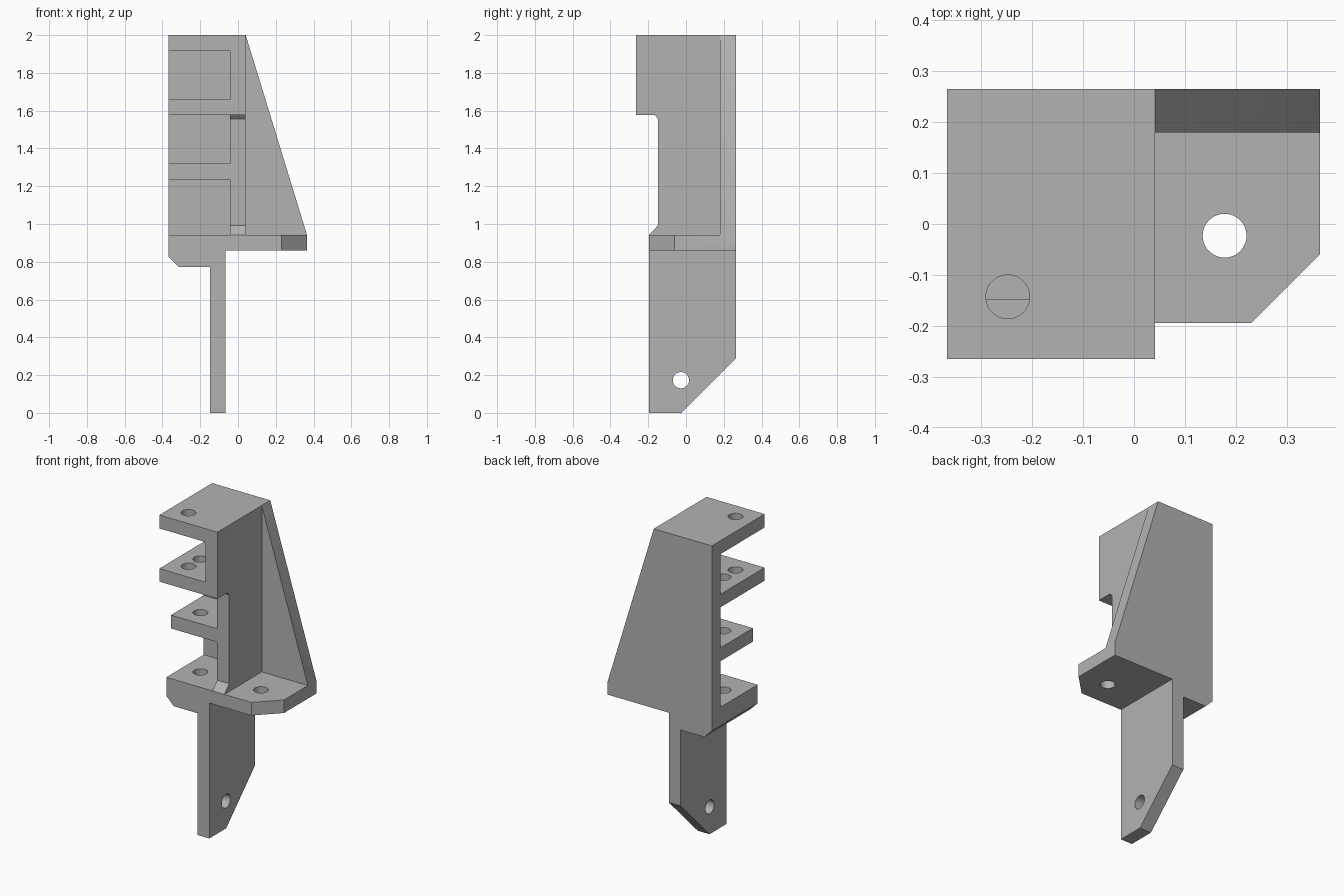
import bpy, bmesh
from math import radians
from mathutils import Vector

cube = bpy.data.objects.get("Cube")
if cube:
    bpy.data.objects.remove(cube, do_unlink=True)

grey = bpy.data.materials.new("plain grey")
grey.use_nodes = True
colour = (0.45, 0.45, 0.45, 1)
grey.diffuse_color = colour
grey.node_tree.nodes["Principled BSDF"].inputs["Base Color"].default_value = colour


def prism(name, profile, axis, low, high):
    """Extrude a 2D profile along an axis; the profile uses the other two axes in order."""
    def place(p, d):
        v = list(p)
        v.insert("xyz".index(axis), d)
        return Vector(v)
    bm = bmesh.new()
    face = bm.faces.new([bm.verts.new(place(p, low)) for p in profile])
    ext = bmesh.ops.extrude_face_region(bm, geom=[face])
    verts = [v for v in ext["geom"] if isinstance(v, bmesh.types.BMVert)]
    bmesh.ops.translate(bm, verts=verts, vec=place((0, 0), high - low))
    bmesh.ops.recalc_face_normals(bm, faces=bm.faces)
    mesh = bpy.data.meshes.new(name)
    bm.to_mesh(mesh)
    bm.free()
    mesh.materials.append(grey)
    obj = bpy.data.objects.new(name, mesh)
    bpy.context.collection.objects.link(obj)
    return obj


def rect(a0, a1, b0, b1):
    return [(a0, b0), (a1, b0), (a1, b1), (a0, b1)]


def drill(centre, axis, low, high, radius=0.043):
    """Round cutter along x or z."""
    bpy.ops.mesh.primitive_cylinder_add(vertices=48, radius=radius, depth=high - low)
    obj = bpy.context.object
    mid = (low + high) / 2
    if axis == "x":
        obj.rotation_euler.y = radians(90)
        obj.location = (mid, *centre)
    else:
        obj.location = (*centre, mid)
    obj.name = "hole_cutter"
    obj.hide_render = True
    obj.data.materials.append(grey)
    return obj


def combine(target, tool, operation):
    mod = target.modifiers.new("combine", "BOOLEAN")
    mod.operation, mod.solver, mod.object = operation, "EXACT", tool
    bpy.context.view_layer.objects.active = target
    bpy.ops.object.modifier_apply(modifier=mod.name)
    bpy.data.objects.remove(tool, do_unlink=True)


LEFT, RIGHT = -0.367, 0.365
BACK, WALL, FRONT, BASE_FRONT = 0.265, 0.18, -0.265, -0.195
BASE_LOW, BASE_TOP = 0.86, 0.943

# Tapered back wall
bracket = prism("bracket", [(LEFT, BASE_LOW), (RIGHT, BASE_LOW), (RIGHT, BASE_TOP),
                            (0.041, 2), (LEFT, 2)], "y", WALL, BACK)

parts = [
    # Base plate with a cut corner
    prism("base_plate", [(LEFT, BASE_FRONT), (0.23, BASE_FRONT), (RIGHT, -0.06),
                         (RIGHT, BACK), (LEFT, BACK)], "z", BASE_LOW, BASE_TOP),
    # Thicker block under the base, with a bevelled lower edge
    prism("base_block", [(LEFT, 0.9), (LEFT, 0.825), (-0.315, 0.773),
                         (-0.065, 0.773), (-0.065, 0.9)], "y", BASE_FRONT, BACK),
    # Hanging leg
    prism("leg", [(BASE_FRONT, 0), (-0.025, 0), (BACK, 0.29),
                  (BACK, 0.9), (BASE_FRONT, 0.9)], "x", -0.148, -0.065),
    # Upright web carrying the shelves
    prism("web", [(BASE_FRONT, 0.9), (BASE_FRONT, BASE_TOP), (-0.148, 0.993), (-0.148, 1.557),
                  (-0.166, 1.577), (FRONT, 1.577), (FRONT, 2), (0.22, 2), (0.22, 0.9)],
          "x", -0.043, 0.041),
]
# Shelves
for name, front, low, high in [("top_shelf", FRONT, 1.915, 2),
                               ("upper_shelf", FRONT, 1.577, 1.66),
                               ("lower_shelf", -0.148, 1.235, 1.32)]:
    parts.append(prism(name, rect(LEFT, 0, front, 0.22), "z", low, high))

for part in parts:
    combine(bracket, part, "UNION")

# Screw holes
for cutter in [drill((-0.248, -0.143), "z", 1.5, 2.1),
               drill((-0.248, -0.023), "z", 0.7, 1.75),
               drill((0.178, -0.023), "z", 0.8, 1),
               drill((-0.027, 0.173), "x", -0.3, 0.1)]:
    combine(bracket, cutter, "DIFFERENCE")

# Merge coplanar faces, then shade the holes smooth
bm = bmesh.new()
bm.from_mesh(bracket.data)
bmesh.ops.remove_doubles(bm, verts=bm.verts, dist=0.0001)
bmesh.ops.dissolve_limit(bm, angle_limit=radians(0.5), verts=bm.verts, edges=bm.edges)
bm.to_mesh(bracket.data)
bm.free()
bpy.ops.object.select_all(action="DESELECT")
bracket.select_set(True)
bpy.context.view_layer.objects.active = bracket
bpy.ops.object.shade_smooth_by_angle(angle=radians(30))
